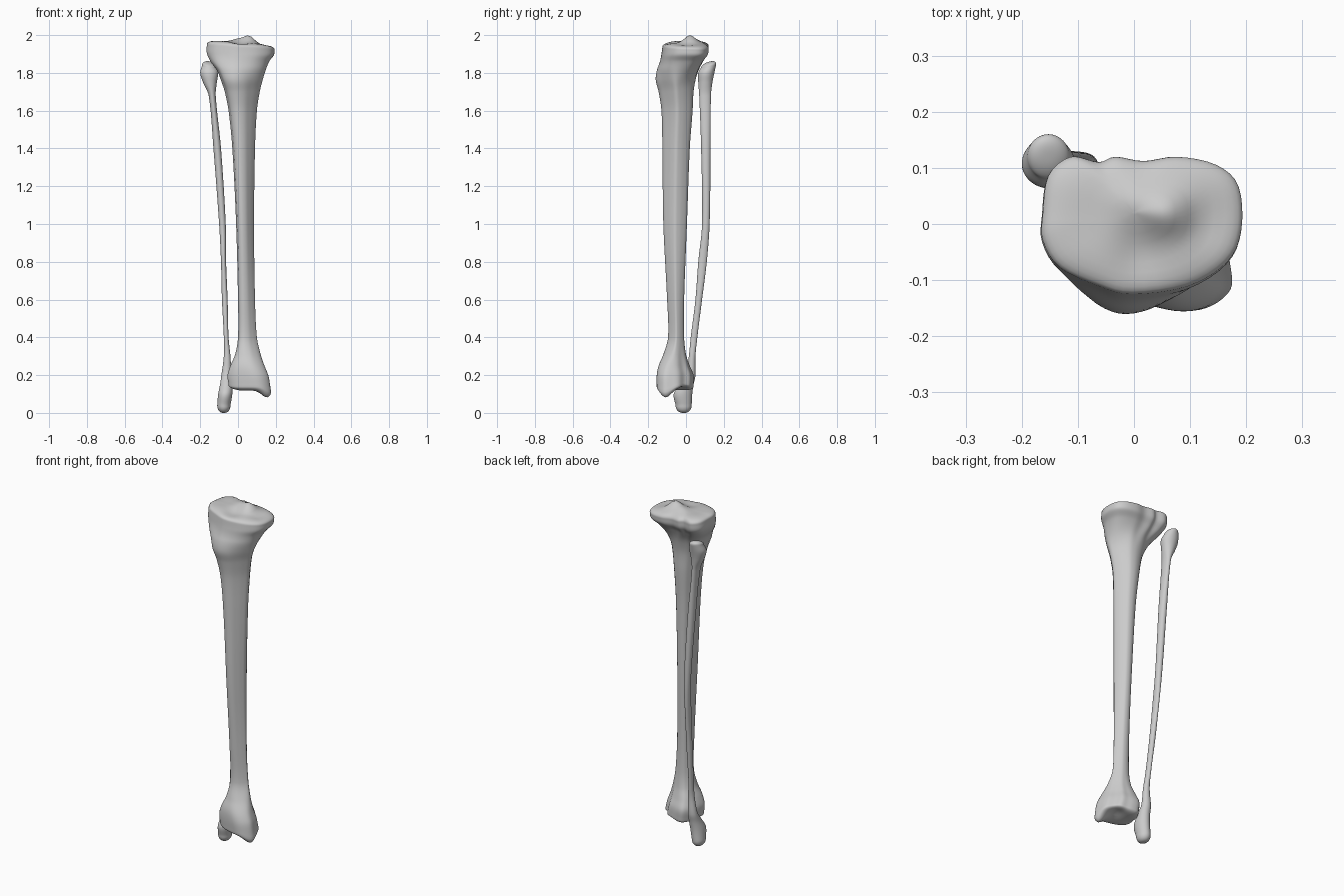
import bpy
import bmesh
import math

cube = bpy.data.objects.get("Cube")
if cube:
    bpy.data.objects.remove(cube, do_unlink=True)

bone = bpy.data.materials.new("bone_grey")
bone.use_nodes = True
bone.diffuse_color = (0.6, 0.6, 0.6, 1)
bone.node_tree.nodes["Principled BSDF"].inputs["Base Color"].default_value = (0.6, 0.6, 0.6, 1)

# Cross-section outlines, clockwise from the -x side; only their shape matters
PLATEAU = [(-16, 2), (-15, 9), (-11, 12.5), (-6, 11.5), (-3, 12.5), (2, 11.7),
           (8, 12.5), (15, 11), (19, 7), (19.5, -1), (17, -7), (10, -11.5),
           (0, -13), (-6, -11.5), (-13, -8), (-16, -3)]
SHAFT = [(-10, -1), (-9, 4), (-7, 7), (-5, 9), (-2, 10), (1, 10), (4, 9), (7, 6),
         (9, 3), (10, 0), (8, -3), (5, -6), (1, -9), (-4, -10), (-8, -8), (-9, -5)]
ANKLE = [(-10, 0), (-9, 4), (-7, 8), (-5, 10), (-2, 10), (1, 9), (4, 8), (6, 5),
         (9, 2), (10, -2), (10, -6), (7, -9), (3, -10), (-2, -9), (-7, -7), (-10, -4)]
OVAL = [(-math.cos(a * math.pi / 8), math.sin(a * math.pi / 8)) for a in range(16)]

# Extents at each height, in hundredths: z, x min, x max, y min, y max
TIBIA = [(14, -5, 17.5, -15.5, 4), (20, -5.5, 16, -15.5, 4), (25, -4, 14, -14.5, 2),
         (31, -1.5, 12, -12, 0), (40, 0, 10, -9.5, -1), (60, 0, 9, -10, -1),
         (100, -1, 8.5, -12, 0.5), (140, -3, 9, -12.5, 2), (160, -5, 10, -13, 3.5),
         (170, -7, 11.5, -14.5, 4), (76 + 100, -9, 13, -16, 5), (181, -11, 14.5, -15.5, 6.5),
         (186, -14.5, 16.5, -13.8, 9), (190, -16.5, 19, -13, 11.5), (194, -16.5, 19.3, -12.5, 12)]
FIBULA = [(4, -11, -4, -5.5, 3), (10, -10.5, -3, -6.5, 3.3), (15, -9.5, -3, -3.5, 4),
          (20, -8.8, -3.5, 0, 5), (30, -7.5, -4, 1.5, 5), (40, -7.5, -5, 2.5, 6),
          (60, -8.5, -5.5, 5, 8.5), (80, -9, -6.3, 6.5, 11), (100, -10, -6.5, 8.5, 12.5),
          (140, -13, -9, 8, 13), (168, -15.5, -11.8, 7, 13.2), (175, -18.5, -11.2, 6.5, 14),
          (180, -20, -10.5, 6.5, 15), (184, -19, -11.5, 8, 16)]


def smoothstep(a, b, v):
    t = max(0, min(1, (v - a) / (b - a)))
    return t * t * (3 - 2 * t)


def hermite(p, q, mp, mq, h, t):
    return ((1 + 2 * t) * (1 - t) ** 2 * p + t * (1 - t) ** 2 * h * mp
            + t * t * (3 - 2 * t) * q + t * t * (t - 1) * h * mq)


def smooth_rows(rows, steps):
    """Fill in extents between the given heights along smooth curves."""
    last = len(rows) - 1

    def slope(i, c):
        a, b = rows[max(i - 1, 0)], rows[min(i + 1, last)]
        return (b[c] - a[c]) / (b[0] - a[0])

    result = []
    for i in range(last):
        p, q = rows[i], rows[i + 1]
        h = q[0] - p[0]
        for s in range(steps):
            t = s / steps
            result.append([p[0] + h * t] + [
                hermite(p[c], q[c], slope(i, c), slope(i + 1, c), h, t) for c in range(1, 5)])
    return result + [list(rows[last])]


def round_outline(points, steps=4):
    """Closed smooth curve through the outline points."""
    n = len(points)
    result = []
    for i in range(n):
        a, p, q, b = (points[(i + k) % n] for k in (-1, 0, 1, 2))
        for s in range(steps):
            result.append([hermite(p[c], q[c], (q[c] - a[c]) / 2, (b[c] - p[c]) / 2, 1, s / steps)
                           for c in (0, 1)])
    return result


def fit(outline, low, high, c):
    values = [p[c] for p in outline]
    a, b = min(values), max(values)
    return [low + (v - a) / (b - a) * (high - low) for v in values]


def build_bone(name, rows, outline_at, bottom, top, power, sculpt):
    """Loft rings through the rows, dome both ends, then sculpt the points."""
    rings = []
    for z, x0, x1, y0, y1 in smooth_rows(rows, 6):
        outline = round_outline(outline_at(z / 100))
        rings.append([(x / 100, y / 100, z / 100) for x, y in
                      zip(fit(outline, x0, x1, 0), fit(outline, y0, y1, 1))])

    def dome(ring, height):
        cx, cy = (sum(p[c] for p in ring) / len(ring) for c in (0, 1))
        caps = []
        for k in (0.99, 0.96, 0.91, 0.84, 0.74, 0.62, 0.5, 0.38, 0.26, 0.14, 0.03):
            lift = height * (1 - k ** power) ** 0.5
            caps.append([(cx + (x - cx) * k, cy + (y - cy) * k, z + lift) for x, y, z in ring])
        return caps

    rings = dome(rings[0], -bottom)[::-1] + rings + dome(rings[-1], top)
    bm = bmesh.new()
    loops = [[bm.verts.new(sculpt(*p)) for p in ring] for ring in rings]
    for low, high in zip(loops, loops[1:]):
        for i in range(len(low)):
            bm.faces.new((low[i - 1], low[i], high[i], high[i - 1]))
    bm.faces.new(loops[0])
    bm.faces.new(loops[-1])
    bmesh.ops.recalc_face_normals(bm, faces=bm.faces)
    for face in bm.faces:
        face.smooth = True
    mesh = bpy.data.meshes.new(name)
    bm.to_mesh(mesh)
    bm.free()
    mesh.materials.append(bone)
    obj = bpy.data.objects.new(name, mesh)
    bpy.context.collection.objects.link(obj)
    return obj


def bump(x, y, cx, cy, size):
    return math.exp(-((x - cx) ** 2 + (y - cy) ** 2) / size ** 2)


def tibia_outline(z):
    up = smoothstep(1.72, 1.9, z)
    down = 1 - smoothstep(0.18, 0.4, z)
    mid = 1 - up - down
    # Outlines share a scale of about ten before blending
    return [[a * up * 0.6 + b * mid + c * down for a, b, c in zip(p, s, k)]
            for p, s, k in zip(PLATEAU, SHAFT, ANKLE)]


def tibia_sculpt(x, y, z):
    # Knee end: tilted plateau, central spines, shallow joint dishes
    knee = smoothstep(1.86, 1.95, z)
    tilt = -0.07 * (x - 0.015) - 0.06 * max(y, 0)
    spines = 0.036 * bump(x, y, 0.06, 0.02, 0.04) + 0.014 * bump(x, y, 0, 0.04, 0.04)
    dishes = 0.012 * bump(x, y, 0.12, 0, 0.05) + 0.006 * bump(x, y, -0.08, 0, 0.06)
    notch = 0.015 * bump(x, y, 0.01, -0.06, 0.05)
    # Ankle end: inner knob and hollow joint surface
    ankle = 1 - smoothstep(0.11, 0.2, z)
    knob = 0.045 * bump(x, y, 0.16, -0.11, 0.045)
    hollow = 0.022 * bump(x, y, 0.1, -0.03, 0.06) + 0.012 * bump(x, y, -0.05, -0.06, 0.05)
    return x, y, z + knee * (tilt + spines - dishes - notch) + ankle * (hollow - knob)


def fibula_sculpt(x, y, z):
    # Head slopes up toward the back outer corner
    head = smoothstep(1.8, 1.86, z)
    return x, y, z + head * (0.3 * (y - 0.13) - 0.15 * (x + 0.15))


build_bone("shin_bone", TIBIA, tibia_outline, 0.025, 0.028, 4, tibia_sculpt)
build_bone("calf_bone", FIBULA, lambda z: OVAL, 0.04, 0.02, 2.5, fibula_sculpt)
